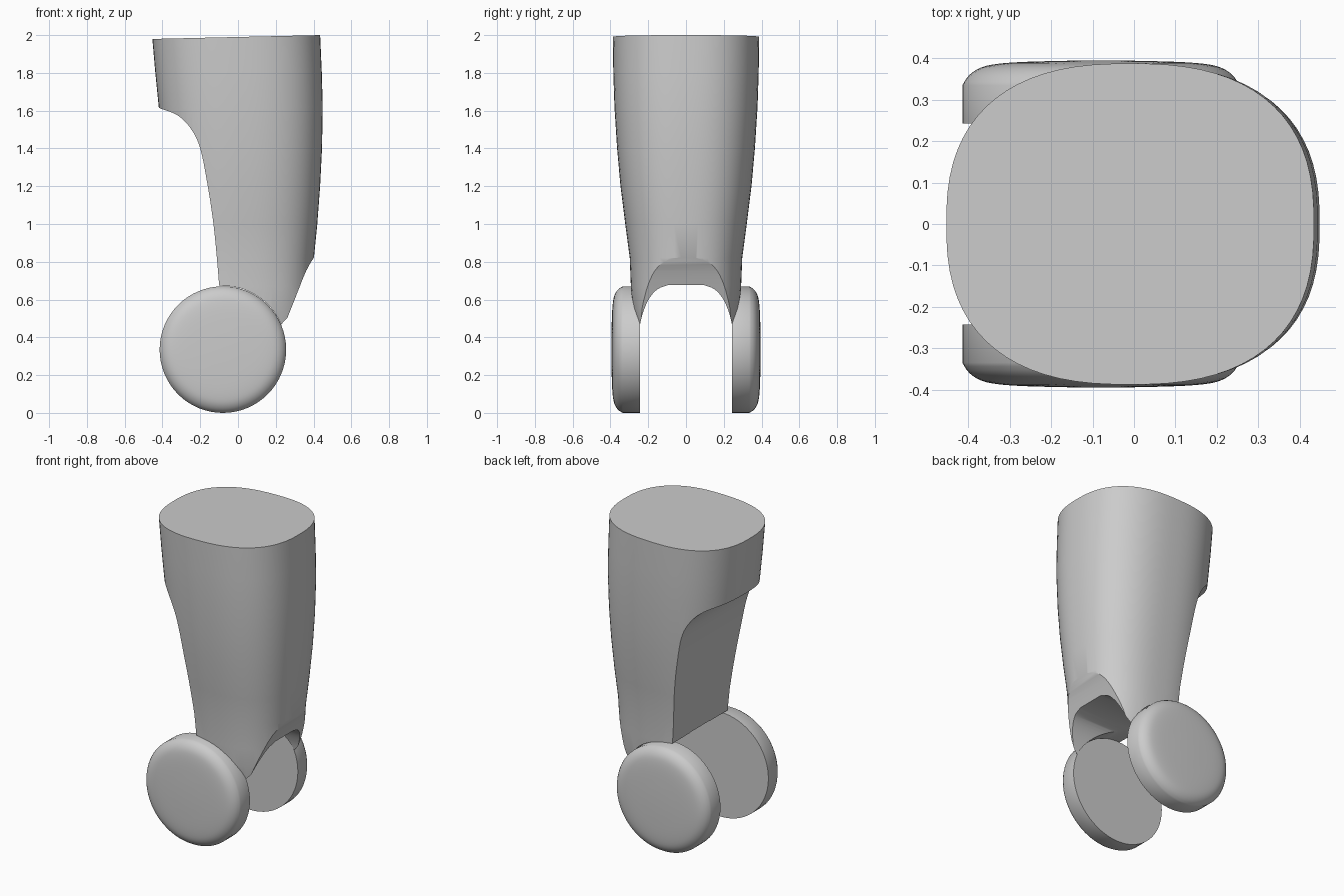
import bpy
import bmesh
from math import sin, cos, pi, radians
from mathutils import Vector

if "Cube" in bpy.data.objects:
    bpy.data.objects.remove(bpy.data.objects["Cube"], do_unlink=True)

grey = bpy.data.materials.new("plain grey")
grey.use_nodes = True
grey.diffuse_color = (0.6, 0.6, 0.6, 1)
grey.node_tree.nodes["Principled BSDF"].inputs["Base Color"].default_value = (0.6, 0.6, 0.6, 1)

AXLE_X, AXLE_Z, RADIUS = -0.08, 0.338, 0.335


def add_object(name, bm):
    bmesh.ops.recalc_face_normals(bm, faces=bm.faces)
    mesh = bpy.data.meshes.new(name)
    bm.to_mesh(mesh)
    bm.free()
    mesh.materials.append(grey)
    obj = bpy.data.objects.new(name, mesh)
    bpy.context.collection.objects.link(obj)
    return obj


def loft(name, rings):
    """Skin a list of closed rings and cap both ends."""
    bm = bmesh.new()
    rows = [[bm.verts.new(p) for p in ring] for ring in rings]
    n = len(rows[0])
    for a, b in zip(rows, rows[1:]):
        for i in range(n):
            j = (i + 1) % n
            bm.faces.new((a[i], a[j], b[j], b[i]))
    bm.faces.new(rows[0])
    bm.faces.new(rows[-1])
    return add_object(name, bm)


def smooth_path(pts, steps=5):
    """Catmull-Rom curve through 2D points."""
    p = [Vector(q) for q in pts]
    p = [p[0] * 2 - p[1]] + p + [p[-1] * 2 - p[-2]]
    out = []
    for a, b, c, d in zip(p, p[1:], p[2:], p[3:]):
        for k in range(steps):
            t = k / steps
            out.append((b * 2 + (c - a) * t + (a * 2 - b * 5 + c * 4 - d) * t**2
                        + (b * 3 - a - c * 3 + d) * t**3) / 2)
    return out + [p[-2]]


def cut(obj, cutter, operation):
    mod = obj.modifiers.new("cut", 'BOOLEAN')
    mod.operation, mod.solver, mod.object = operation, 'EXACT', cutter
    bpy.context.view_layer.objects.active = obj
    bpy.ops.object.modifier_apply(modifier=mod.name)
    bpy.data.objects.remove(cutter, do_unlink=True)


def shade(obj, angle):
    bpy.ops.object.select_all(action='DESELECT')
    obj.select_set(True)
    bpy.context.view_layer.objects.active = obj
    bpy.ops.object.shade_smooth_by_angle(angle=radians(angle))


# Leg: rounded-square sections as (z, left x, right x, half depth)
sections = [(0.3, -0.28, 0.38, 0.235), (0.44, -0.29, 0.385, 0.262), (0.55, -0.3, 0.39, 0.283),
            (0.67, -0.31, 0.393, 0.292), (0.82, -0.33, 0.402, 0.298), (1.0, -0.35, 0.42, 0.322),
            (1.2, -0.37, 0.435, 0.347), (1.4, -0.395, 0.445, 0.365), (1.62, -0.42, 0.449, 0.379),
            (1.8, -0.438, 0.444, 0.385), (2.05, -0.46, 0.433, 0.389)]


def power(v, e=0.8):
    return abs(v) ** e * (1 if v > 0 else -1)


rings = []
for z, left, right, depth in sections:
    mid, half = (left + right) / 2, (right - left) / 2
    rings.append([(mid + half * power(cos(a)), depth * power(sin(a)), z)
                  for a in (2 * pi * (i + 0.5) / 72 for i in range(72))])
leg = loft("leg", rings)

# Side outline: slanted top, rear notch, round wheel arch, front slope
notch = smooth_path([(-0.42, 1.615), (-0.32, 1.575), (-0.25, 1.505), (-0.2, 1.4),
                     (-0.16, 1.2), (-0.13, 1.0), (-0.11, 0.8), (-0.1, 0.675)])
arch = [(AXLE_X + RADIUS * cos(radians(a)), AXLE_Z + RADIUS * sin(radians(a)))
        for a in range(90, 18, -5)]
slope = smooth_path([(0.24, 0.45), (0.3, 0.6), (0.36, 0.75), (0.403, 0.825)], 3)
outline = [(0.7, 2.006), (-0.7, 1.974), (-0.7, 1.7)] + notch + arch + slope + [(0.7, 0.95)]
cut(leg, loft("outline_cutter", [[(x, y, z) for x, z in outline] for y in (-0.6, 0.6)]),
    'INTERSECT')

# Rounded opening between the two fork lugs
side = smooth_path([(0.25, 0.44), (0.228, 0.53), (0.195, 0.605), (0.15, 0.655), (0.09, 0.678)], 4)
opening = [(0.25, 0.2)] + [tuple(p) for p in side]
opening += [(-y, z) for y, z in reversed(opening)]
cut(leg, loft("opening_cutter", [[(x, y, z) for y, z in opening] for x in (-0.7, 0.7)]),
    'DIFFERENCE')
shade(leg, 32)

# Wheels: flat rim, rounded outer shoulder, slightly domed face
rim = [(0.243, RADIUS), (0.335, RADIUS)]
shoulder = smooth_path([(0.336, RADIUS), (0.36, 0.318), (0.378, 0.29), (0.387, 0.25),
                        (0.392, 0.18), (0.395, 0.06)], 3)
for name, s in (("front_wheel", -1), ("back_wheel", 1)):
    wheel = loft(name, [[(AXLE_X + r * cos(a), s * y, AXLE_Z - 0.003 + r * sin(a))
                         for a in (2 * pi * i / 64 for i in range(64))]
                        for y, r in rim + [tuple(p) for p in shoulder[1:]]])
    shade(wheel, 30)
